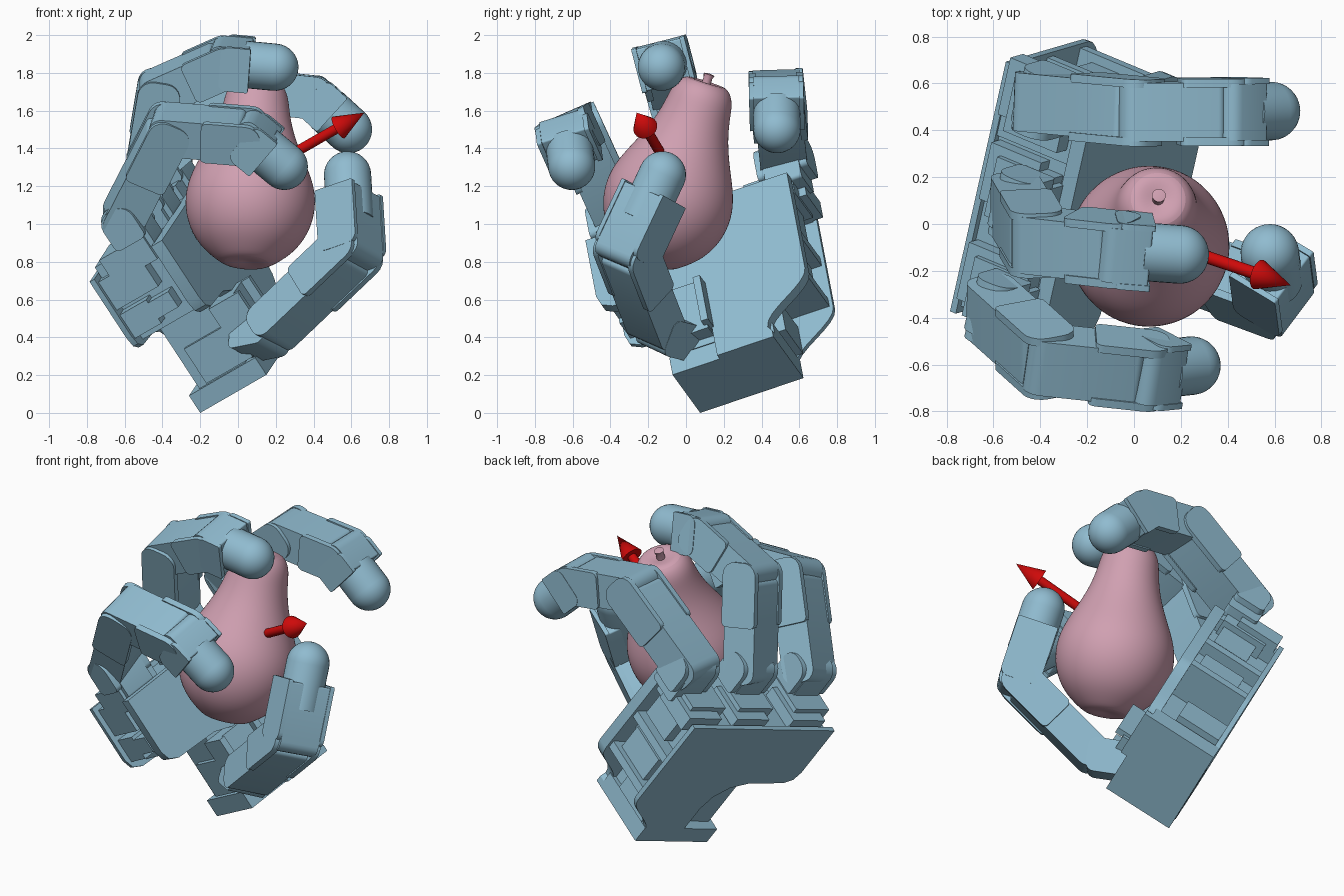
import bpy, bmesh, math
from mathutils import Vector as V, Matrix

cube = bpy.data.objects.get("Cube")
if cube:
    bpy.data.objects.remove(cube, do_unlink=True)


def material(name, rgb):
    m = bpy.data.materials.new(name)
    m.use_nodes = True
    m.diffuse_color = (*rgb, 1)
    m.node_tree.nodes["Principled BSDF"].inputs["Base Color"].default_value = (*rgb, 1)
    return m


BLUE = material("steel blue", (0.28, 0.5, 0.63))
PINK = material("dusty pink", (0.63, 0.35, 0.44))
RED = material("signal red", (0.62, 0.003, 0.003))


def frame(origin, along, axis):
    """X runs along the part, Z is the hinge axis."""
    x = V(along).normalized()
    z = V(axis)
    z = (z - x * z.dot(x)).normalized()
    y = z.cross(x)
    m = Matrix((x, y, z)).transposed().to_4x4()
    m.translation = origin
    return m


def finish(name, bm, matrix, mat, subsurf=0):
    bmesh.ops.recalc_face_normals(bm, faces=bm.faces)
    me = bpy.data.meshes.new(name)
    bm.to_mesh(me)
    bm.free()
    me.materials.append(mat)
    ob = bpy.data.objects.new(name, me)
    bpy.context.collection.objects.link(ob)
    ob.matrix_world = matrix
    bpy.ops.object.select_all(action='DESELECT')
    ob.select_set(True)
    bpy.context.view_layer.objects.active = ob
    bpy.ops.object.shade_smooth_by_angle(angle=math.radians(32))
    if subsurf:
        ob.modifiers.new("smooth", 'SUBSURF').levels = subsurf
    return ob


def prism(name, pts, z0, z1, matrix):
    bm = bmesh.new()
    face = bm.faces.new([bm.verts.new((x, y, z0)) for x, y in pts])
    ext = bmesh.ops.extrude_face_region(bm, geom=[face])["geom"]
    bmesh.ops.translate(bm, verts=[v for v in ext if isinstance(v, bmesh.types.BMVert)],
                        vec=(0, 0, z1 - z0))
    # Extruding keeps the starting face, so the solid is already closed
    return finish(name, bm, matrix, BLUE)


def rounded(x0, x1, h, r0, r1, steps=5):
    """Bar outline with rounded corners, radius r0 at the start and r1 at the end."""
    pts = []
    for cx, cy, r, a in ((x1 - r1, h - r1, r1, 0), (x0 + r0, h - r0, r0, 90),
                         (x0 + r0, r0 - h, r0, 180), (x1 - r1, r1 - h, r1, 270)):
        for i in range(steps + 1):
            t = math.radians(a + 90 * i / steps)
            pts.append((cx + r * math.cos(t), cy + r * math.sin(t)))
    return pts


def lathe(name, profile, p, q, mat, seg=32, subsurf=0):
    """Spin (radius, height) points around the line from p towards q."""
    bm = bmesh.new()
    vs = [bm.verts.new((r, 0, h)) for r, h in profile]
    es = [bm.edges.new(e) for e in zip(vs, vs[1:])]
    bmesh.ops.spin(bm, geom=vs + es, cent=(0, 0, 0), axis=(0, 0, 1),
                   angle=math.tau, steps=seg, use_duplicate=False)
    bmesh.ops.remove_doubles(bm, verts=bm.verts, dist=1e-5)
    rot = (V(q) - V(p)).to_track_quat('Z', 'Y').to_matrix().to_4x4()
    return finish(name, bm, Matrix.Translation(p) @ rot, mat, subsurf)


# Palm frame: X across the knuckles, Y towards the fingers, Z out of the palm
UP = V((-0.55, -0.16, 0.84)).normalized()
ACROSS = V((0.21, 0.93, 0.31))
ACROSS = (ACROSS - UP * ACROSS.dot(UP)).normalized()
PALM = Matrix((ACROSS, UP, ACROSS.cross(UP))).transposed().to_4x4()
PALM.translation = (-0.2, 0.075, 0.0)


def palm_box(name, x0, x1, y0, y1, z0, z1):
    return prism(name, [(x0, y0), (x1, y0), (x1, y1), (x0, y1)], z0, z1, PALM)


# Palm: thin outer plates that flare out from the wrist, with an inset core
flare = [(0.7 - 0.13 * math.cos(math.pi * i / 8), 0.07 + 0.28 * i / 8) for i in range(9)]
inner = [(-0.32, 0.6), (-0.3, 0.54), (-0.24, 0.51), (0.04, 0.5), (0.16, 0.46),
         (0.24, 0.38), (0.27, 0.28), (0.27, 0.1)]
outline = ([(0.59, 0), (0.59, 0.04)] + flare + [(0.83, 0.96), (-0.32, 0.96)]
           + inner + [(0.27, 0)])
prism("palm_back_plate", outline, 0, 0.03, PALM)
prism("palm_front_shell", outline, 0.4, 0.47, PALM)
palm_box("palm_core", -0.2, 0.72, 0.53, 0.93, 0.02, 0.42)
palm_box("palm_core_stem", 0.3, 0.56, 0.1, 0.6, 0.02, 0.42)
palm_box("wrist_base", 0, 0.59, 0, 0.11, 0, 0.43)

# Side ribs and motor housings between the palm plates
for i, y in enumerate((0.36, 0.62, 0.9)):
    palm_box(f"side_rib_{i}", 0.5, 0.81, y, y + 0.05, 0.02, 0.42)
for i, (x0, x1, y0, y1, z0, z1) in enumerate((
        (-0.29, -0.18, 0.57, 0.72, 0.03, 0.2), (-0.29, -0.18, 0.75, 0.93, 0.03, 0.3),
        (-0.29, -0.18, 0.6, 0.7, 0.2, 0.33), (0.5, 0.62, 0.13, 0.3, 0.03, 0.3),
        (0.5, 0.77, 0.41, 0.58, 0.1, 0.36), (0.7, 0.79, 0.7, 0.88, 0.14, 0.36))):
    palm_box(f"motor_housing_{i}", x0, x1, y0, y1, z0, z1)

# Thumb motor and bracket
palm_box("thumb_motor", 0.03, 0.28, 0.11, 0.52, 0.06, 0.36)
palm_box("thumb_motor_step", 0.0, 0.28, 0.12, 0.34, 0.12, 0.42)
palm_box("thumb_bracket", 0.03, 0.26, 0.16, 0.46, 0.36, 0.51)
palm_box("thumb_bracket_plate", 0.0, 0.04, 0.14, 0.46, 0.36, 0.55)
palm_box("thumb_bracket_wall", 0.24, 0.28, 0.18, 0.46, 0.36, 0.56)


# Jointed digits
def link(name, p, q, axis, wide=0.25, thick=0.105):
    p, q = V(p), V(q)
    n = (q - p).length
    m = frame(p, q - p, axis)
    h = wide / 2
    prism(name + "_body", rounded(-0.09, n - 0.02, thick, 0.07, 0.03), -h, h, m)
    for side in (-1, 1):
        z = side * h
        prism(f"{name}_cheek_{side}", rounded(n * 0.45, n + 0.085, thick + 0.008, 0.03, 0.08),
              z - 0.018, z + 0.018, m)


def fingertip(name, p, q, axis, box_part):
    p, q = V(p), V(q)
    n = (q - p).length
    m = frame(p, q - p, axis)
    prism(name + "_box", rounded(-0.08, n * box_part, 0.115, 0.06, 0.01), -0.12, 0.12, m)
    for side in (-1, 1):
        prism(f"{name}_flank_{side}", rounded(-0.02, n * box_part + 0.01, 0.12, 0.05, 0.01),
              side * 0.132 - 0.013, side * 0.132 + 0.013, m)
    r = 0.125
    dome = [(r * math.cos(a), n + r * math.sin(a)) for a in (math.pi / 2 * i / 9 for i in range(9))]
    lathe(name + "_pad", [(0, n * 0.4), (r, n * 0.4)] + dome + [(0, n + r)], p, q, BLUE)


# Each finger: palm position, middle joint, end joint, tip, hinge axis
FINGERS = {
    "ring_finger": (0.79, (0.02, 0.48, 1.71), (0.4, 0.48, 1.67), (0.585, 0.482, 1.5), (0, 1, 0.03)),
    "middle_finger": (0.31, (-0.42, -0.07, 1.7), (-0.07, -0.11, 1.855), (0.195, -0.13, 1.83), (0, 0.97, 0.25)),
    "index_finger": (-0.17, (-0.37, -0.58, 1.5), (0.05, -0.625, 1.465), (0.245, -0.605, 1.305), (0, 0.9, 0.4)),
}
for name, (w, mid, end, tip, axis) in FINGERS.items():
    knuckle = PALM @ V((w, 1.15, 0.31))
    c = min(max(w, -0.15), 0.7)
    palm_box(name + "_socket", c - 0.14, c + 0.13, 0.88, 1.03, 0.1, 0.38)
    palm_box(name + "_motor", c - 0.09, c + 0.17, 0.9, 1.0, 0.04, 0.3)
    prism(name + "_knuckle", rounded(-0.2, 0.09, 0.1, 0.02, 0.08), -0.1, 0.1,
          frame(knuckle, UP, ACROSS))
    for side in (-1, 1):
        prism(f"{name}_knuckle_ear_{side}", rounded(-0.13, 0.08, 0.095, 0.03, 0.08),
              side * 0.12 - 0.02, side * 0.12 + 0.02, frame(knuckle, UP, ACROSS))
    link(name + "_lower", knuckle, mid, axis)
    link(name + "_upper", mid, end, axis)
    fingertip(name + "_tip", end, tip, axis, 0.5)

# Thumb
AXIS = (-0.57, -0.75, 0.34)
root, hinge, tip = (0.2, -0.165, 0.47), (0.605, -0.315, 0.855), (0.58, -0.125, 1.26)
link("thumb_lower", root, hinge, AXIS, thick=0.1)
fingertip("thumb_tip", hinge, tip, AXIS, 0.74)
prism("thumb_knuckle", rounded(-0.02, 0.22, 0.1, 0.03, 0.05), -0.11, 0.11,
      frame((0.04, -0.03, 0.4), (0.5, -0.4, 0.1), AXIS))

# Pear with dimpled ends and a stem
foot, crown = V((0.045, -0.2, 0.79)), V((0.105, 0.115, 1.77))
pear = [(0, 0.015), (0.06, 0.005), (0.12, 0), (0.17, 0.03), (0.27, 0.11), (0.335, 0.23), (0.352, 0.36),
        (0.325, 0.48), (0.26, 0.61), (0.205, 0.74), (0.178, 0.86), (0.167, 0.95),
        (0.12, 1.015), (0.06, 1.01), (0, 0.99)]
lathe("pear", pear, foot, crown, PINK, 28, 2)
lathe("pear_stem", [(0, 0.0), (0.026, 0.0), (0.024, 0.06), (0.03, 0.08), (0, 0.085)],
      foot.lerp(crown, 0.945), crown, PINK, 12)

# Arrow pointing away from the pear
lathe("arrow", [(0, 0), (0.027, 0), (0.027, 0.41), (0.066, 0.41), (0, 0.575)],
      (0.19, -0.1, 1.315), (0.67, -0.262, 1.59), RED, 20)
